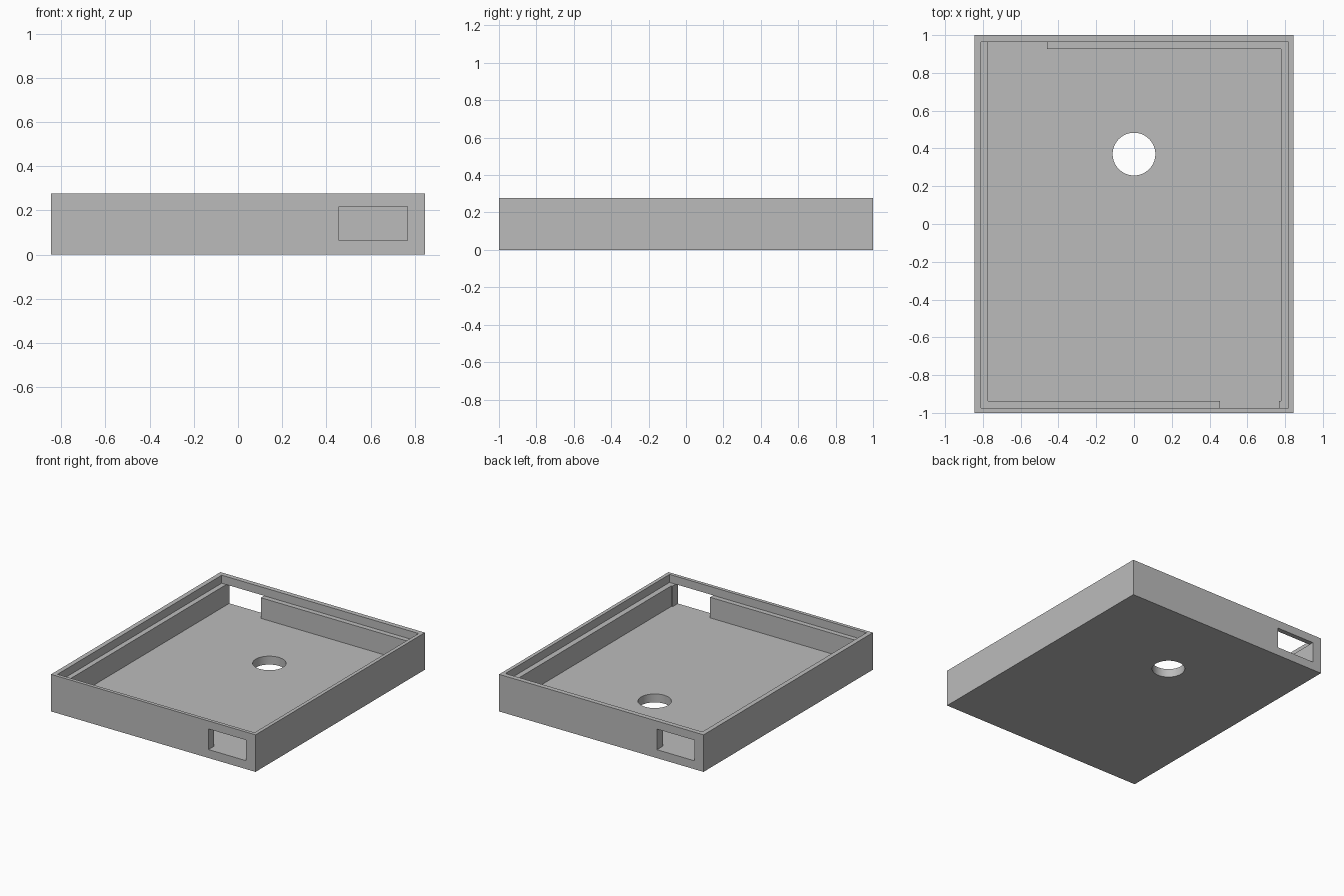
import bpy

if "Cube" in bpy.data.objects:
    bpy.data.objects.remove(bpy.data.objects["Cube"])

FLOOR, LEDGE, TOP = 0.063, 0.217, 0.277

grey = bpy.data.materials.new("plain grey")
grey.diffuse_color = (0.5, 0.5, 0.5, 1)
grey.use_nodes = True
grey.node_tree.nodes["Principled BSDF"].inputs["Base Color"].default_value = grey.diffuse_color


def box(name, x0, x1, y0, y1, z0, z1):
    bpy.ops.mesh.primitive_cube_add(size=1, location=((x0 + x1) / 2, (y0 + y1) / 2, (z0 + z1) / 2))
    ob = bpy.context.object
    ob.name = name
    ob.scale = (x1 - x0, y1 - y0, z1 - z0)
    bpy.ops.object.transform_apply(location=True, rotation=True, scale=True)
    return ob


# Solid outer block
tray = box("tray", -0.845, 0.845, -1, 1, 0, TOP)
tray.data.materials.append(grey)

# Lid recess, inner pocket and the two port windows in opposite corners
cutters = [
    box("lid_recess_cutter", -0.81, 0.818, -0.974, 0.964, LEDGE, 0.4),
    box("pocket_cutter", -0.772, 0.777, -0.937, 0.926, FLOOR, 0.35),
    box("front_window_cutter", 0.456, 0.767, -1.1, -0.8, FLOOR, LEDGE),
    box("back_window_cutter", -0.772, -0.46, 0.8, 1.1, FLOOR, LEDGE),
]

# Round hole through the floor
bpy.ops.mesh.primitive_cylinder_add(vertices=64, radius=0.113, depth=0.3, location=(0, 0.37, 0.03))
cutters.append(bpy.context.object)
cutters[-1].name = "floor_hole_cutter"

# Carve the block, then discard the cutters
bpy.context.view_layer.objects.active = tray
for cutter in cutters:
    mod = tray.modifiers.new(cutter.name, 'BOOLEAN')
    mod.operation = 'DIFFERENCE'
    mod.solver = 'EXACT'
    mod.object = cutter
    bpy.ops.object.modifier_apply(modifier=mod.name)
for cutter in cutters:
    bpy.data.objects.remove(cutter)

# Smooth hole wall, crisp box edges
bpy.ops.object.select_all(action='DESELECT')
tray.select_set(True)
bpy.ops.object.shade_smooth_by_angle()
